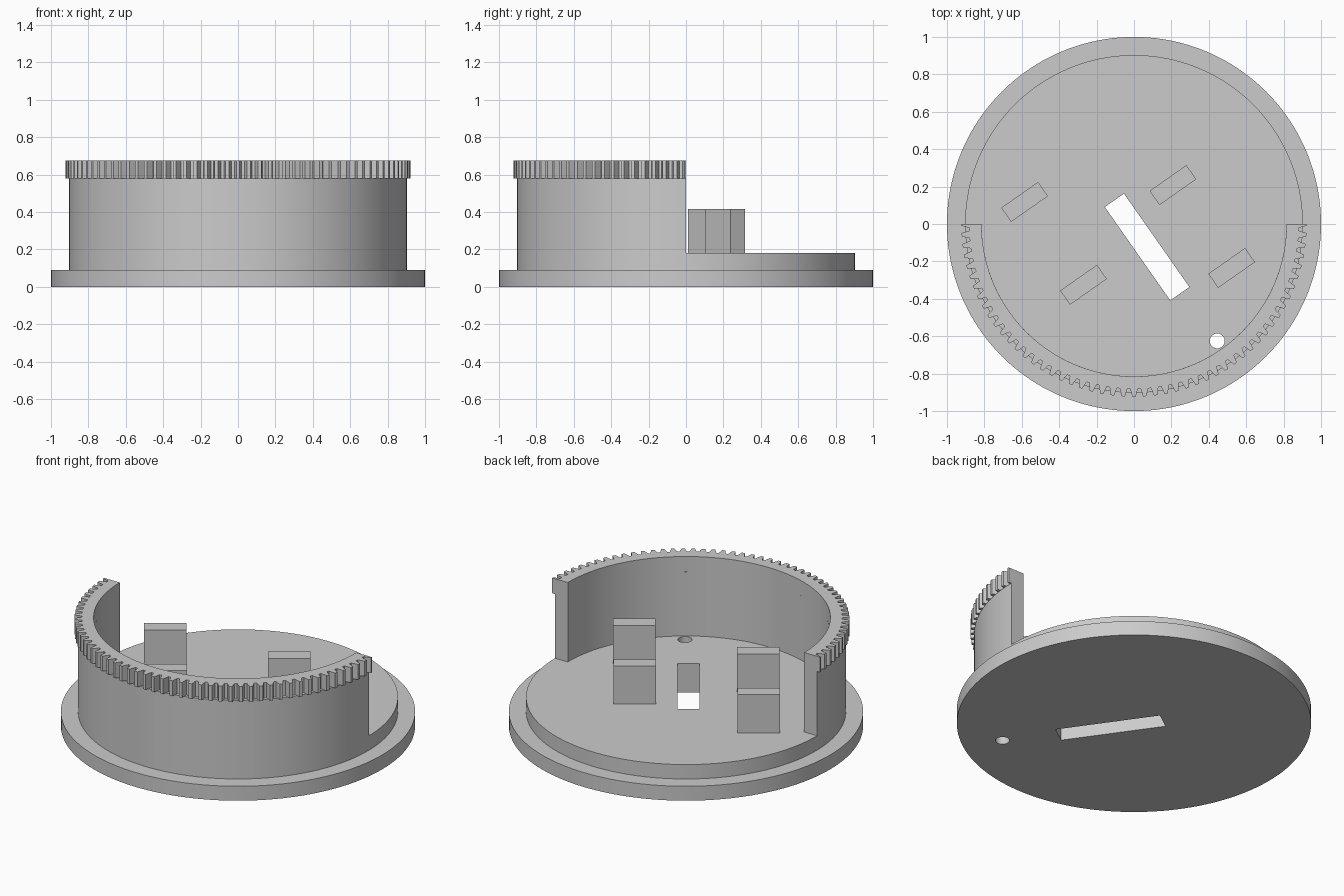
import bpy, bmesh, math
from mathutils import Matrix

cube = bpy.data.objects.get("Cube")
if cube:
    bpy.data.objects.remove(cube, do_unlink=True)

grey = bpy.data.materials.new("plain grey")
grey.use_nodes = True
grey.diffuse_color = (0.6, 0.6, 0.6, 1)
grey.node_tree.nodes["Principled BSDF"].inputs["Base Color"].default_value = (0.6, 0.6, 0.6, 1)

FLANGE_TOP, FLOOR, GEAR_BOTTOM, TOP = 0.09, 0.18, 0.58, 0.675
R_WALL, R_INNER = 0.903, 0.815
TILT = math.radians(35)


def finish(name, bm, smooth=True):
    bmesh.ops.recalc_face_normals(bm, faces=bm.faces)
    mesh = bpy.data.meshes.new(name)
    bm.to_mesh(mesh)
    bm.free()
    obj = bpy.data.objects.new(name, mesh)
    bpy.context.collection.objects.link(obj)
    mesh.materials.append(grey)
    if smooth:
        shade(obj)
    return obj


def shade(obj):
    bpy.ops.object.select_all(action='DESELECT')
    obj.select_set(True)
    bpy.context.view_layer.objects.active = obj
    bpy.ops.object.shade_smooth_by_angle(angle=math.radians(20))


def box(name, x, y, z0, z1, length, width, angle):
    bm = bmesh.new()
    bmesh.ops.create_cube(bm, size=1)
    bm.transform(Matrix.Translation((x, y, (z0 + z1) / 2))
                 @ Matrix.Rotation(angle, 4, 'Z')
                 @ Matrix.Diagonal((length, width, z1 - z0, 1)))
    return finish(name, bm, False)


def arc_solid(name, polar, r_inner, z0, z1):
    """Open ring section whose outer edge follows (angle, radius) pairs."""
    bm = bmesh.new()
    sections = []
    for a, r in polar:
        c, s = math.cos(a), math.sin(a)
        sections.append([bm.verts.new((q * c, q * s, z)) for q, z in
                         ((r_inner, z0), (r, z0), (r, z1), (r_inner, z1))])
    for p, q in zip(sections, sections[1:]):
        for i in range(4):
            j = (i + 1) % 4
            bm.faces.new((p[i], p[j], q[j], q[i]))
    bm.faces.new(sections[0])
    bm.faces.new(sections[-1])
    return finish(name, bm)


# Stepped round base, built as stacked rings
bm = bmesh.new()
SEGS = 160
rings = [[bm.verts.new((r * math.cos(2 * math.pi * i / SEGS), r * math.sin(2 * math.pi * i / SEGS), z))
          for i in range(SEGS)]
         for r, z in ((1, 0), (1, FLANGE_TOP), (R_WALL, FLANGE_TOP), (R_WALL, FLOOR))]
for low, high in zip(rings, rings[1:]):
    for i in range(SEGS):
        j = (i + 1) % SEGS
        bm.faces.new((low[i], low[j], high[j], high[i]))
bm.faces.new(rings[0])
bm.faces.new(rings[-1])
base = finish("stepped_base", bm, False)

# Slot and round hole cut through the base
slot = box("slot_cutter", 0.07, -0.123, -0.2, 0.4, 0.61, 0.125, TILT - math.pi / 2)
bm = bmesh.new()
bmesh.ops.create_cone(bm, cap_ends=True, segments=32, radius1=0.04, radius2=0.04, depth=0.6,
                      matrix=Matrix.Translation((0.445, -0.625, 0.1)))
hole = finish("hole_cutter", bm, False)
for cutter in (slot, hole):
    cutter.hide_render = True
    bpy.context.view_layer.objects.active = base
    mod = base.modifiers.new("cut", 'BOOLEAN')
    mod.operation, mod.solver, mod.object = 'DIFFERENCE', 'EXACT', cutter
    bpy.ops.object.modifier_apply(modifier=mod.name)
    bpy.data.objects.remove(cutter, do_unlink=True)
shade(base)

# Half-round wall at the front
arc_solid("half_wall", [(math.pi * (1 + i / 80), R_WALL) for i in range(81)],
          R_INNER, FLOOR, GEAR_BOTTOM)

# Toothed rim on top of the wall
TEETH = 50
R_TIP, R_ROOT = 0.923, 0.882
profile = ((0, R_TIP), (0.16, R_TIP), (0.36, R_ROOT), (0.64, R_ROOT), (0.84, R_TIP))
polar = [(math.pi * (1 + (t + f) / TEETH), r) for t in range(TEETH) for f, r in profile]
polar.append((2 * math.pi, R_TIP))
arc_solid("toothed_rim", polar, R_INNER, GEAR_BOTTOM, TOP)

# Four upright blocks on the floor
for name, x, y in (("block_back_right", -0.585, 0.118), ("block_back_left", 0.208, 0.208),
                   ("block_front_left", 0.522, -0.235), ("block_front_right", -0.27, -0.325)):
    box(name, x, y, FLOOR, 0.417, 0.24, 0.092, TILT)
